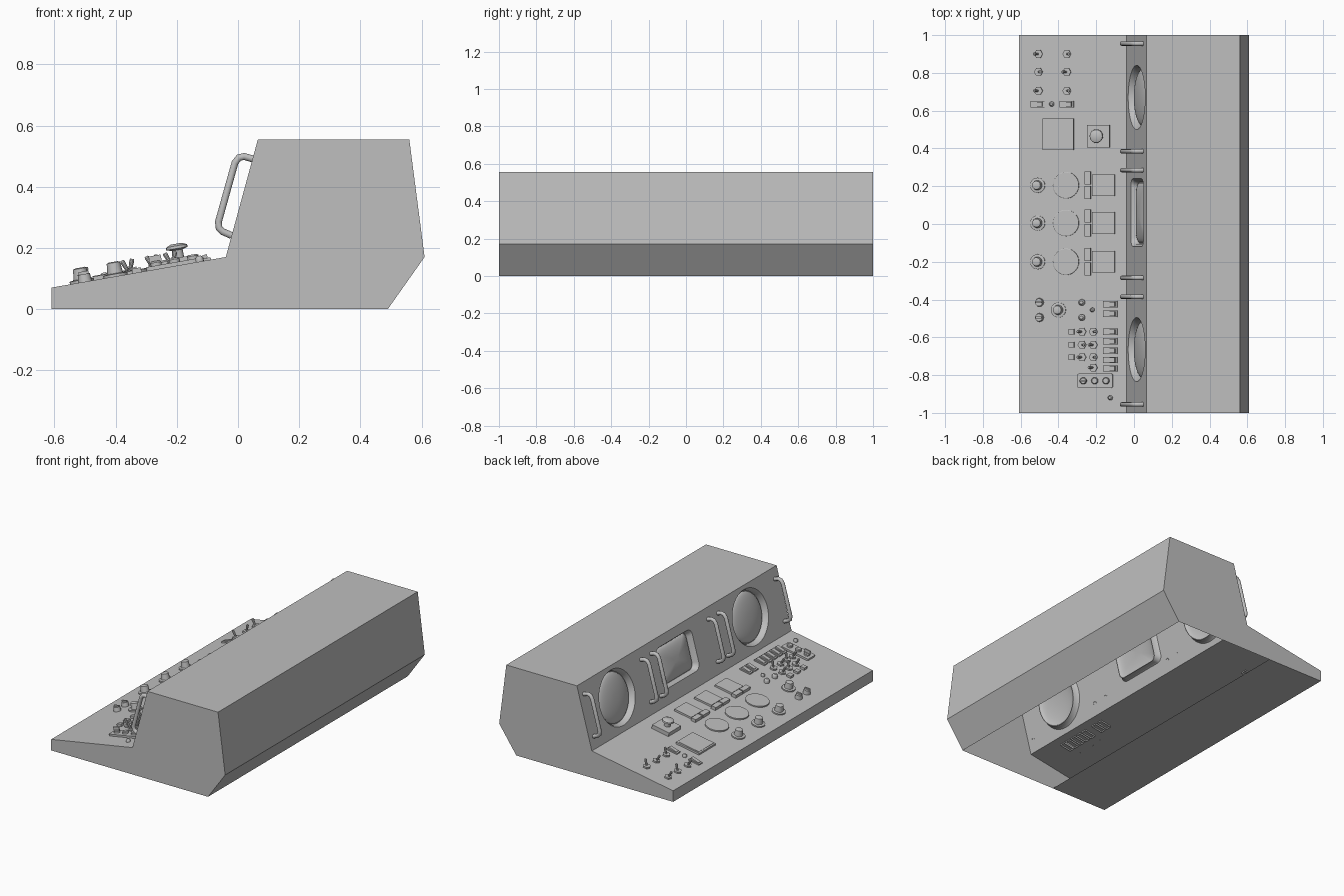
import bpy, bmesh
from math import atan2, cos, sin, pi, hypot, radians
from mathutils import Matrix

if "Cube" in bpy.data.objects:
    bpy.data.objects.remove(bpy.data.objects["Cube"])

GREY = (0.52, 0.52, 0.52, 1)
grey = bpy.data.materials.new("console_grey")
grey.use_nodes = True
grey.diffuse_color = GREY
grey.node_tree.nodes["Principled BSDF"].inputs["Base Color"].default_value = GREY

# Side profile landmarks (x, z)
LIP, KNEE, BROW = (-0.61, 0.07), (-0.04, 0.17), (0.065, 0.555)
desk_angle = atan2(KNEE[1] - LIP[1], KNEE[0] - LIP[0])
panel_angle = atan2(BROW[1] - KNEE[1], BROW[0] - KNEE[0])
panel_height = hypot(BROW[0] - KNEE[0], BROW[1] - KNEE[1])


def desk(x, y):
    """Frame on the sloping desk: local z points out of it."""
    z = LIP[1] + (x - LIP[0]) * sin(desk_angle) / cos(desk_angle)
    return Matrix.Translation((x, y, z)) @ Matrix.Rotation(-desk_angle, 4, 'Y')


def panel(up, y):
    """Frame on the upright screen panel: local x runs up it."""
    return (Matrix.Translation((KNEE[0], 0, KNEE[1]))
            @ Matrix.Rotation(-panel_angle, 4, 'Y') @ Matrix.Translation((up, y, 0)))


def finish(name, bm, matrix=None):
    mesh = bpy.data.meshes.new(name)
    bm.to_mesh(mesh)
    bm.free()
    if matrix:
        mesh.transform(matrix)
    mesh.materials.append(grey)
    ob = bpy.data.objects.new(name, mesh)
    bpy.context.collection.objects.link(ob)
    return ob


def ngon(n=24, r=1):
    return [(r * cos(2 * pi * i / n), r * sin(2 * pi * i / n)) for i in range(n)]


def rect(w, h, r=0):
    """Rectangle outline, with rounded corners if r is given."""
    steps = 6 if r else 1
    pts = []
    for k, (sx, sy) in enumerate([(1, 1), (-1, 1), (-1, -1), (1, -1)]):
        for i in range(steps):
            a = k * pi / 2 + (i / max(steps - 1, 1)) * pi / 2
            pts.append((sx * (w / 2 - r) + r * cos(a), sy * (h / 2 - r) + r * sin(a)))
    return pts


def stack(name, matrix, outline, levels):
    """Skin one outline through (scale, height) levels and cap the end."""
    bm = bmesh.new()
    loops = [[bm.verts.new((x * s, y * s, z)) for x, y in outline] for s, z in levels]
    n = len(outline)
    for a, b in zip(loops, loops[1:]):
        for i in range(n):
            j = (i + 1) % n
            bm.faces.new((a[i], a[j], b[j], b[i]))
    bm.faces.new(loops[-1])
    return finish(name, bm, matrix)


def box(name, x, y, w, h, height, base=0):
    return stack(name, desk(x, y), rect(w, h), [(1, base), (1, height)])


# Console shell: end walls, top, back and desk; open below and at the panel
profile = [(-0.61, 0), (-0.21, 0), (0.49, 0), (0.61, 0.17), (0.56, 0.555), BROW, KNEE, LIP]
bm = bmesh.new()
front = [bm.verts.new((x, -1, z)) for x, z in profile]
back = [bm.verts.new((x, 1, z)) for x, z in profile]
bm.faces.new(front)
bm.faces.new(back[::-1])
for i in range(len(profile)):
    j = (i + 1) % len(profile)
    if i not in (1, 5):
        bm.faces.new((front[i], back[i], back[j], front[j]))
finish("console_body", bm)

# Screen panel with openings
round_screen = ngon(48, 0.17)
square_screen = rect(0.25, 0.36, 0.04)
screens = [("left_round_screen", 0.205, 0.67, round_screen),
           ("middle_screen", 0.215, 0.06, square_screen),
           ("right_round_screen", 0.205, -0.665, round_screen)]
bm = bmesh.new()
outlines = [[(0, -1), (panel_height, -1), (panel_height, 1), (0, 1)]]
outlines += [[(x + up, y + cy) for x, y in shape] for _, up, cy, shape in screens]
for pts in outlines:
    vs = [bm.verts.new((x, y, 0)) for x, y in pts]
    for i in range(len(vs)):
        bm.edges.new((vs[i - 1], vs[i]))
bmesh.ops.triangle_fill(bm, edges=bm.edges[:], use_beauty=True, normal=(0, 0, 1))
finish("screen_panel", bm, panel(0, 0))

# Recessed rims and bulged glass
for name, up, y, shape in screens:
    glass = [(0.88 * cos(a), -0.035 + 0.03 * sin(a)) for a in [i * pi / 18 for i in range(9)]]
    stack(name, panel(up, y), shape, [(1, 0), (0.94, -0.012), (0.9, -0.035)] + glass)

# Grab handles
grip = [(0.05, 0.49), (0.02, 0.499), (0.003, 0.495), (-0.01, 0.478),
        (-0.064, 0.285), (-0.062, 0.265), (-0.05, 0.253), (-0.02, 0.24)]
for y in (0.285, 0.385, 0.955):
    for side in (1, -1):
        curve = bpy.data.curves.new("handle", 'CURVE')
        curve.dimensions = '3D'
        curve.bevel_depth = 0.012
        curve.bevel_resolution = 3
        spline = curve.splines.new('POLY')
        spline.points.add(len(grip) - 1)
        for p, (x, z) in zip(spline.points, grip):
            p.co = (x, side * y, z, 1)
        curve.materials.append(grey)
        bpy.context.collection.objects.link(bpy.data.objects.new("handle", curve))


# Desk controls
def toggle(x, y, tilt):
    stack("toggle_nut", desk(x, y), ngon(6, 0.023), [(1, 0), (1, 0.01)])
    lean = desk(x, y) @ Matrix.Rotation(radians(tilt), 4, 'Y')
    stack("toggle_lever", lean, ngon(10),
          [(0.005, 0), (0.008, 0.045), (0.006, 0.05)])


def rocker(x, y):
    box("rocker_frame", x, y, 0.075, 0.034, 0.008, -0.01)
    key = desk(x, y) @ Matrix.Translation((0, 0, 0.01)) @ Matrix.Rotation(radians(-9), 4, 'Y')
    stack("rocker_key", key, rect(0.055, 0.024), [(1, -0.005), (1, 0.006)])


def knob(x, y):
    stack("knob", desk(x, y), ngon(),
          [(0.04, 0), (0.04, 0.008), (0.026, 0.01), (0.022, 0.045), (0.014, 0.048)])


def dome(x, y, r):
    stack("lamp", desk(x, y), ngon(16),
          [(r, 0), (r, r * 0.6), (r * 0.85, r * 1.1), (r * 0.5, r * 1.45)])


for i, y in enumerate((0.9, 0.805, 0.705)):
    toggle(-0.505, y, 20 if i % 2 else -20)
    toggle(-0.355, y, -20 if i % 2 else 20)
rocker(-0.51, 0.635)
rocker(-0.355, 0.635)
dome(-0.435, 0.635, 0.013)

# Framed display, and mushroom button on its box
box("display_frame", -0.4, 0.475, 0.165, 0.165, 0.012)
stack("display_glass", desk(-0.4, 0.475), rect(0.145, 0.145), [(1, 0.01), (1, 0.014)])
box("button_box", -0.185, 0.465, 0.12, 0.12, 0.025)
stack("mushroom_button", desk(-0.19, 0.465), ngon(),
      [(0.018, 0.02), (0.018, 0.05), (0.036, 0.055), (0.034, 0.064), (0.018, 0.071)])

# Three matching rows of knob, dial, bars and plate
for y in (0.205, 0.005, -0.2):
    knob(-0.51, y)
    stack("dial", desk(-0.36, y), ngon(40), [(0.07, 0), (0.07, 0.008), (0.067, 0.01)])
    for dy in (-0.038, 0.038):
        box("bar_switch", -0.243, y + dy, 0.032, 0.068, 0.02)
    box("key_plate", -0.16, y, 0.12, 0.115, 0.012)

# Right-hand cluster
knob(-0.4, -0.455)
for y in (-0.415, -0.495):
    stack("selector", desk(-0.5, y), ngon(16), [(0.023, 0), (0.02, 0.025)])
    stack("selector_ridge", desk(-0.5, y), rect(0.034, 0.008), [(1, 0.02), (1, 0.034)])
    dome(-0.275, y, 0.017)
dome(-0.22, -0.455, 0.012)
dome(-0.125, -0.92, 0.013)
for y in (-0.425, -0.475, -0.57, -0.62, -0.67, -0.72, -0.765):
    rocker(-0.125, y)
for i, y in enumerate((-0.57, -0.64, -0.705)):
    box("small_key", -0.33, y, 0.03, 0.03, 0.015)
    toggle(-0.275, y, 20 if i % 2 else -20)
    toggle(-0.215, y, -20 if i % 2 else 20)
toggle(-0.215, -0.76, -20)

# Key-switch plate
stack("button_plate", desk(-0.205, -0.83), rect(0.19, 0.075, 0.008), [(1, 0), (1, 0.012)])
for x in (-0.265, -0.205, -0.145):
    stack("push_button", desk(x, -0.83), ngon(16), [(0.018, 0.01), (0.018, 0.022), (0.014, 0.027)])
stack("key", desk(-0.265, -0.83), rect(0.04, 0.007), [(1, 0.022), (1, 0.045)])

# Smooth the rounded parts, keeping edges sharp
for ob in bpy.context.scene.objects:
    if ob.type == 'MESH':
        ob.select_set(True)
        bpy.context.view_layer.objects.active = ob
bpy.ops.object.shade_smooth_by_angle()
